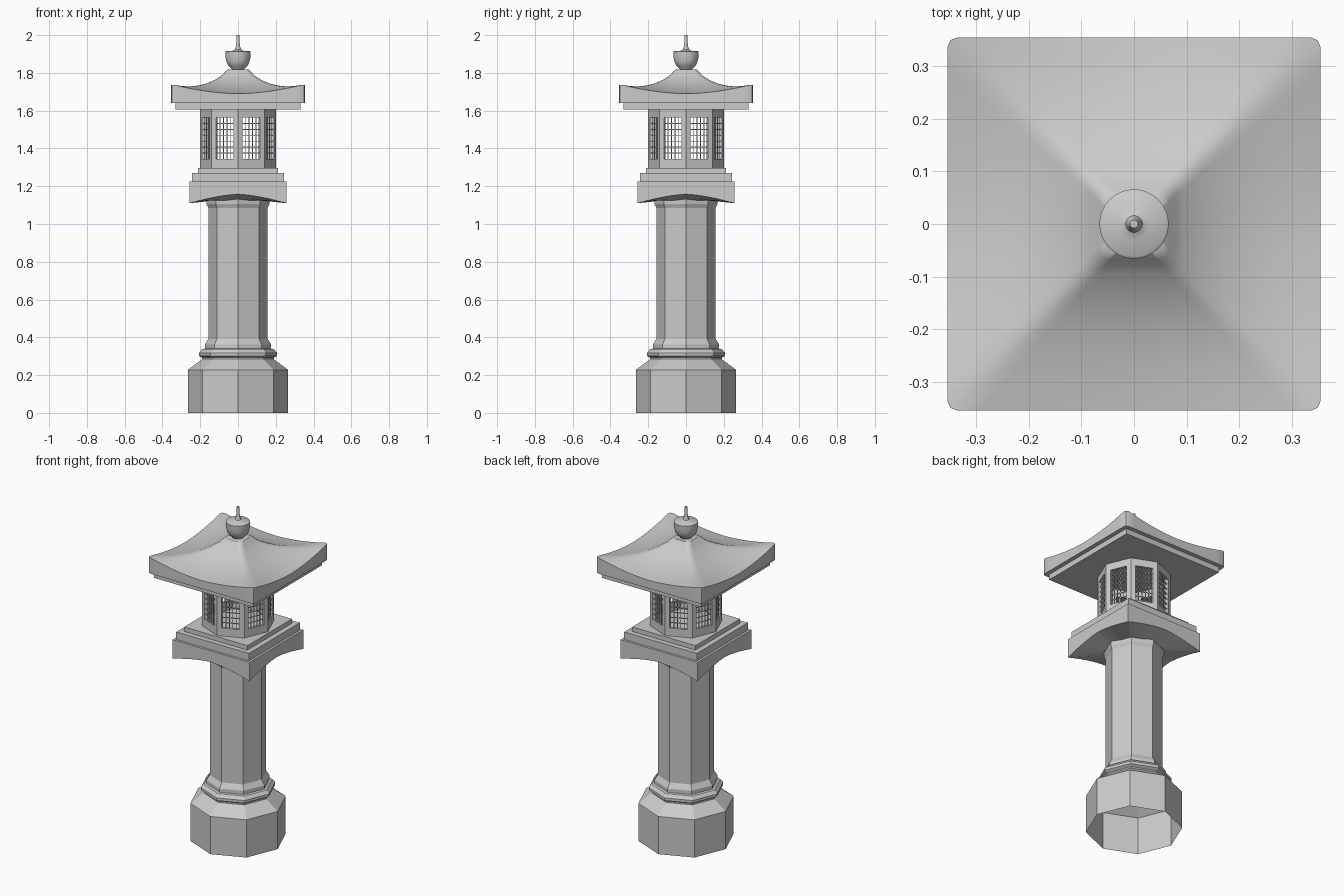
import bpy, bmesh, math
from mathutils import Vector

if "Cube" in bpy.data.objects:
    bpy.data.objects.remove(bpy.data.objects["Cube"])


def finish(name, bm, smooth=None):
    bmesh.ops.recalc_face_normals(bm, faces=bm.faces)
    me = bpy.data.meshes.new(name)
    bm.to_mesh(me)
    bm.free()
    ob = bpy.data.objects.new(name, me)
    bpy.context.collection.objects.link(ob)
    if smooth:
        bpy.ops.object.select_all(action='DESELECT')
        ob.select_set(True)
        bpy.context.view_layer.objects.active = ob
        bpy.ops.object.shade_smooth_by_angle(angle=math.radians(smooth))
    return ob


def loft(name, rings, cap_bottom=True, cap_top=True, smooth=None):
    bm = bmesh.new()
    rows = [[bm.verts.new(p) for p in ring] for ring in rings]
    n = len(rows[0])
    for a, b in zip(rows, rows[1:]):
        for i in range(n):
            j = (i + 1) % n
            bm.faces.new((a[i], a[j], b[j], b[i]))
    if cap_bottom:
        bm.faces.new(rows[0][::-1])
    if cap_top:
        bm.faces.new(rows[-1])
    return finish(name, bm, smooth)


def circle_ring(r, z, n):
    return [(r * math.cos(2 * math.pi * i / n), r * math.sin(2 * math.pi * i / n), z)
            for i in range(n)]


def square_ring(d, z, lift=0, power=2, corner=0.0, n=10):
    """Square outline of half width d; the corners rise by lift."""
    pts = []
    for k in range(4):
        c, s = round(math.cos(k * math.pi / 2)), round(math.sin(k * math.pi / 2))
        side = [(d, -(d - corner) + 2 * (d - corner) * i / n) for i in range(n + 1)]
        if corner:
            side.append((d - 0.293 * corner, d - 0.293 * corner))
        else:
            side.pop()
        for x, y in side:
            t = min(abs(y) / max(d - corner, 1e-6), 1)
            pts.append((c * x - s * y, s * x + c * y, z + lift * t ** power))
    return pts


def box(name, half, z0, z1):
    return loft(name, [square_ring(half, z0, n=1), square_ring(half, z1, n=1)])


# Octagonal foot (open underneath) with mouldings
foot = [(.265, 0), (.265, .228), (.19, .284), (.19, .292), (.207, .302), (.207, .318),
        (.19, .337), (.176, .34), (.176, .362), (.157, .392)]
loft("foot", [circle_ring(r, z, 8) for r, z in foot], cap_bottom=False)

# Octagonal shaft with a collar at the top
shaft = [(.157, .385), (.157, 1.085), (.166, 1.105), (.166, 1.135)]
loft("shaft", [circle_ring(r, z, 8) for r, z in shaft])

# Arched platform and its steps
loft("platform", [square_ring(.14, 1.125), square_ring(.257, 1.158, -.048, 1.5),
                  square_ring(.257, 1.225)])
box("platform_step_lower", .243, 1.225, 1.27)
box("platform_step_upper", .212, 1.27, 1.297)

# Octagonal lantern chamber: framed walls with latticed windows
RAD, Z0, Z1 = .2, 1.295, 1.607
W0, W1, S0, S1 = 1.345, 1.563, .17, .83


def wall_point(k, s, z, r):
    a, b = k * math.pi / 4, (k + 1) * math.pi / 4
    p = Vector((math.cos(a), math.sin(a), 0)).lerp(Vector((math.cos(b), math.sin(b), 0)), s) * r
    p.z = z
    return p


def wall_box(bm, k, s0, s1, z0, z1, r0, r1):
    v = [bm.verts.new(wall_point(k, s, z, r)) for r in (r0, r1)
         for s, z in ((s0, z0), (s1, z0), (s1, z1), (s0, z1))]
    for f in ((0, 1, 2, 3), (7, 6, 5, 4), (0, 4, 5, 1), (1, 5, 6, 2), (2, 6, 7, 3), (3, 7, 4, 0)):
        bm.faces.new([v[i] for i in f])


walls, lattice = bmesh.new(), bmesh.new()
COLS, ROWS = 5, 7
for k in range(8):
    wall_box(walls, k, 0, 1, Z0, W0, RAD - .016, RAD)
    wall_box(walls, k, 0, 1, W1, Z1, RAD - .016, RAD)
    wall_box(walls, k, 0, S0, W0, W1, RAD - .016, RAD)
    wall_box(walls, k, S1, 1, W0, W1, RAD - .016, RAD)
    for i in range(1, COLS):
        s = S0 + (S1 - S0) * i / COLS
        wall_box(lattice, k, s - .014, s + .014, W0, W1, RAD - .011, RAD - .006)
    for i in range(1, ROWS):
        z = W0 + (W1 - W0) * i / ROWS
        wall_box(lattice, k, S0, S1, z - .002, z + .002, RAD - .011, RAD - .006)
finish("lantern_walls", walls)
finish("window_lattice", lattice)

# Eaves slab and swept roof: half width, mid height, corner lift, corner radius
box("eaves_slab", .33, 1.607, 1.642)
roof = [(.355, 1.64, 0, .018), (.355, 1.69, .046, .018), (.31, 1.697, .033, .018),
        (.26, 1.707, .021, .018), (.21, 1.721, .012, .018), (.165, 1.738, .006, .018),
        (.125, 1.76, .002, .018), (.095, 1.78, 0, .018), (.08, 1.792, 0, .018),
        (.067, 1.808, 0, .018), (.056, 1.818, 0, .018)]
loft("roof", [square_ring(d, z, l, 1.8, c, 16) for d, z, l, c in roof], smooth=35)

# Turned finial: bowl and spike
finial = [(.03, 1.812), (.034, 1.823), (.05, 1.836), (.06, 1.855), (.0655, 1.88),
          (.066, 1.912), (.061, 1.916), (.03, 1.917), (.016, 1.924), (.011, 1.94),
          (.008, 1.965), (.008, 2.0)]
loft("finial", [circle_ring(r, z, 32) for r, z in finial], smooth=40)
